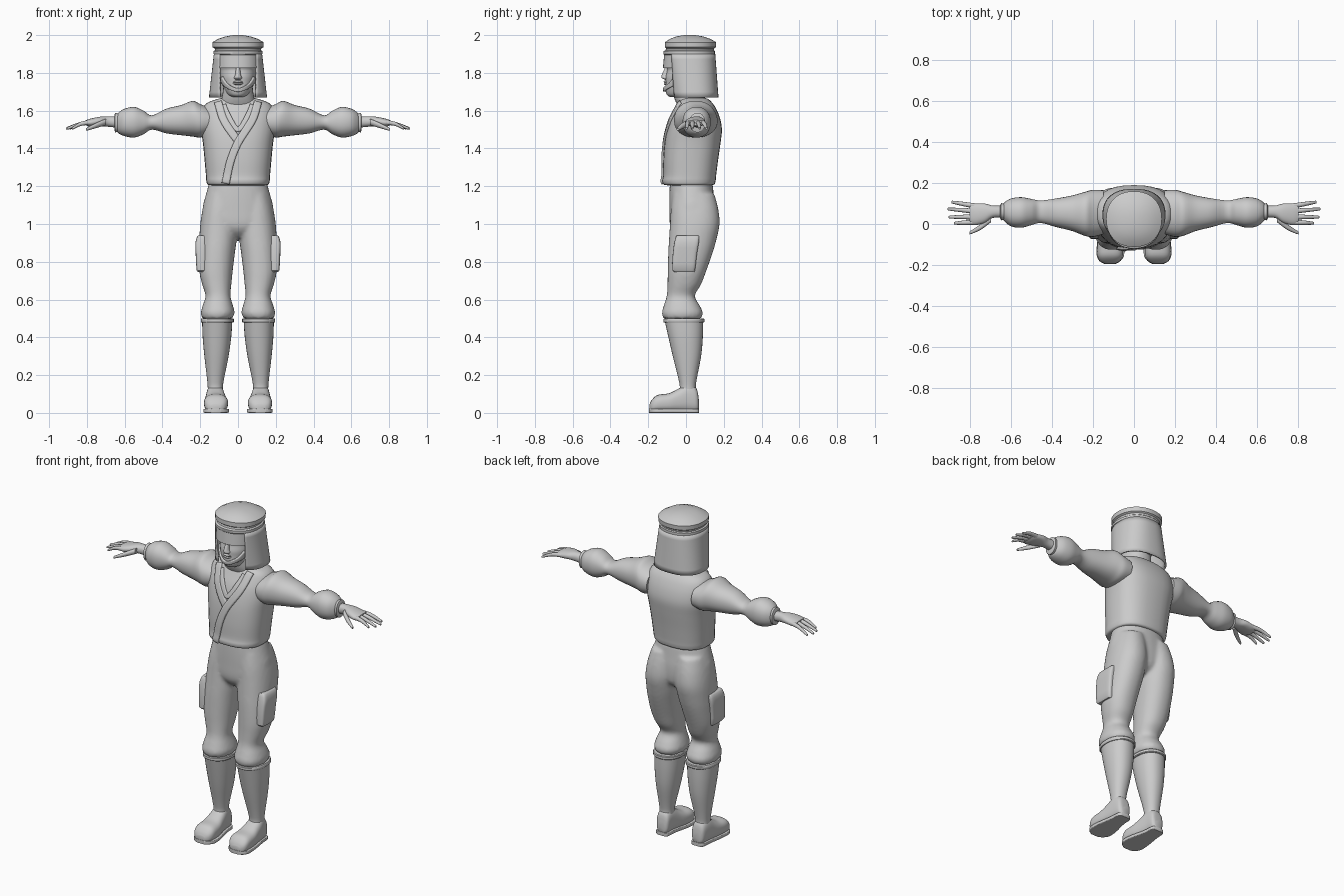
import bpy, bmesh, math
from mathutils import Vector
from mathutils.bvhtree import BVHTree


def new_object(name, bm):
    bmesh.ops.recalc_face_normals(bm, faces=bm.faces)
    me = bpy.data.meshes.new(name)
    bm.to_mesh(me)
    bm.free()
    ob = bpy.data.objects.new(name, me)
    bpy.context.collection.objects.link(ob)
    return ob


def mirror(ob):
    ob.modifiers.new("mirror", 'MIRROR')
    return ob


def smooth_rows(rows, steps):
    """Catmull-Rom interpolation between cross-sections."""
    out = []
    for i in range(len(rows) - 1):
        p = [rows[max(i - 1, 0)], rows[i], rows[i + 1], rows[min(i + 2, len(rows) - 1)]]
        for s in range(steps):
            t = s / steps
            out.append([0.5 * (2 * b + (c - a) * t + (2 * a - 5 * b + 4 * c - d) * t * t
                               + (3 * b - a - 3 * c + d) * t ** 3) for a, b, c, d in zip(*p)])
    return out + [list(rows[-1])]


def ellipse(a, power):
    c, s = math.cos(a), math.sin(a)
    return (math.copysign(abs(c) ** (2 / power), c), math.copysign(abs(s) ** (2 / power), s))


def loft(name, axis, rows, steps=4, n=32, power=2.2):
    """Rows are (position, min, max, min, max) of the two other axes."""
    others = [k for k in range(3) if k != axis]
    bm = bmesh.new()
    rings = []
    for pos, a0, a1, b0, b1 in smooth_rows(rows, steps):
        ring = []
        for k in range(n):
            u, v = ellipse(2 * math.pi * k / n, power)
            co = [0, 0, 0]
            co[axis] = pos
            co[others[0]] = (a0 + a1) / 2 + u * (a1 - a0) / 2
            co[others[1]] = (b0 + b1) / 2 + v * (b1 - b0) / 2
            ring.append(bm.verts.new(co))
        rings.append(ring)
    for r, q in zip(rings, rings[1:]):
        for k in range(n):
            bm.faces.new((r[k], r[(k + 1) % n], q[(k + 1) % n], q[k]))
    bm.faces.new(rings[0])
    bm.faces.new(rings[-1])
    return new_object(name, bm)


def body(name, rows, **kw):
    """Symmetric vertical loft: rows are (z, half width, y min, y max)."""
    return loft(name, 2, [(z, -w, w, a, b) for z, w, a, b in rows], **kw)


def digit(name, pts):
    rows = [(x, y - r, y + r, z - r, z + r) for x, y, z, r in pts]
    x, y, z, r = pts[-1]
    rows.append((x + r * .5, y - r * .5, y + r * .5, z - r * .5, z + r * .5))
    return mirror(loft(name, 0, rows, steps=3, n=12, power=2))


def strip(name, target, pts, width, lift=.004, thick=.014):
    """Band laid on the front of a target along (x, z) points."""
    tree = BVHTree.FromPolygons([v.co for v in target.data.vertices],
                                [p.vertices[:] for p in target.data.polygons])
    path = [Vector(p) for p in smooth_rows(pts, 8)]
    bm = bmesh.new()
    rows = []
    for i, p in enumerate(path):
        d = (path[min(i + 1, len(path) - 1)] - path[max(i - 1, 0)]).normalized()
        row = []
        for k in range(5):
            q = p + Vector((-d.y, d.x)) * width * (k / 4 - .5)
            hit = tree.ray_cast(Vector((q.x, -1, q.y)), Vector((0, 1, 0)))[0]
            row.append(bm.verts.new((q.x, hit.y - lift, q.y)) if hit else None)
        rows.append(row)
    for r, s in zip(rows, rows[1:]):
        for k in range(4):
            f = (r[k], r[k + 1], s[k + 1], s[k])
            if all(f):
                bm.faces.new(f)
    ob = new_object(name, bm)
    m = ob.modifiers.new("thickness", 'SOLIDIFY')
    m.thickness, m.offset = thick, 0
    return ob


# Trousers: hips and two legs fused into one smooth skin
leg = [(.50, .03, .19, -.12, .08), (.53, .018, .197, -.128, .09), (.57, .027, .187, -.117, .072),
       (.62, .04, .172, -.102, .047), (.68, .035, .19, -.098, .08), (.75, .028, .205, -.097, .107),
       (.85, .016, .207, -.094, .142), (.92, .006, .205, -.09, .162), (1.0, 0, .2, -.085, .178),
       (1.08, 0, .187, -.08, .171), (1.16, .005, .165, -.07, .15)]
legs = [loft("leg", 2, leg), loft("leg", 2, [(z, -b, -a, c, d) for z, a, b, c, d in leg])]
trousers = body("trousers", [(.93, .06, -.04, .06), (.96, .12, -.07, .12), (1.0, .18, -.086, .15),
                             (1.08, .188, -.088, .155), (1.15, .172, -.088, .148), (1.22, .152, -.086, .14)])
for o in legs + [trousers]:
    o.select_set(True)
bpy.context.view_layer.objects.active = trousers
bpy.ops.object.join()
m = trousers.modifiers.new("fuse", 'REMESH')
m.mode, m.voxel_size, m.use_smooth_shade = 'VOXEL', .01, True
m = trousers.modifiers.new("soften", 'SMOOTH')
m.iterations = 6

# Thigh pockets
mirror(loft("thigh_pocket", 2, [(.745, .17, .205, -.05, .04), (.755, .165, .219, -.072, .048),
                                (.84, .165, .224, -.07, .058), (.90, .165, .226, -.062, .068),
                                (.935, .165, .215, -.052, .07), (.94, .17, .205, -.045, .06)],
            steps=2, power=5))

# Boots: shaft, cuff, foot and sole
mirror(loft("boot_shaft", 2, [(.08, .078, .162, -.045, .062), (.13, .08, .16, -.033, .052),
                              (.18, .074, .164, -.04, .057), (.3, .05, .178, -.07, .08),
                              (.4, .036, .187, -.093, .089), (.485, .03, .19, -.112, .091)]))
mirror(loft("boot_cuff", 2, [(.478, .026, .194, -.116, .094), (.482, .022, .197, -.12, .098),
                             (.496, .022, .197, -.12, .098), (.5, .026, .194, -.116, .094)], steps=1))
mirror(loft("boot_foot", 1, [(.068, .095, .14, .02, .07), (.055, .08, .158, .005, .13),
                             (.01, .075, .166, .003, .155), (-.04, .066, .172, .003, .128),
                             (-.09, .056, .178, .003, .104), (-.15, .054, .179, .003, .095),
                             (-.18, .068, .168, .004, .07), (-.193, .09, .145, .012, .045)], power=2.6))
mirror(loft("boot_sole", 1, [(.07, .09, .145, 0, .022), (.055, .077, .161, 0, .022), (0, .073, .166, 0, .022),
                             (-.09, .052, .18, 0, .022), (-.15, .048, .183, 0, .022),
                             (-.18, .065, .17, 0, .022), (-.195, .09, .145, 0, .022)], power=8))

# Wrapped jacket
jacket = body("jacket", [(1.205, .145, -.1, .13), (1.21, .162, -.12, .15), (1.23, .168, -.126, .157),
                         (1.26, .17, -.121, .16), (1.34, .177, -.12, .17), (1.43, .186, -.113, .183),
                         (1.5, .196, -.1, .19), (1.56, .197, -.082, .18), (1.61, .188, -.058, .16),
                         (1.64, .165, -.043, .14), (1.66, .115, -.03, .12), (1.668, .08, -.02, .1)], power=2.5)
strip("right_lapel", jacket, [(.105, 1.645), (.075, 1.55), (.0, 1.43), (-.04, 1.33), (-.065, 1.215)], .04)
strip("left_lapel", jacket, [(-.105, 1.645), (-.08, 1.56), (-.045, 1.5), (.0, 1.44)], .04, .002)
strip("inner_collar", jacket, [(-.075, 1.63), (-.05, 1.57), (0, 1.5), (.05, 1.57), (.075, 1.63)], .025, .001)

# Puffed sleeves, cuffs
mirror(loft("sleeve", 0, [(.15, -.05, .165, 1.47, 1.615), (.2, -.063, .167, 1.458, 1.635),
                          (.24, -.058, .157, 1.463, 1.652), (.3, -.035, .14, 1.47, 1.63),
                          (.38, -.015, .125, 1.48, 1.61), (.455, .005, .115, 1.5, 1.575),
                          (.5, -.005, .122, 1.475, 1.6), (.55, -.018, .131, 1.458, 1.62),
                          (.6, -.012, .125, 1.465, 1.61), (.632, .012, .107, 1.48, 1.59),
                          (.64, .025, .095, 1.495, 1.575)]))
mirror(loft("sleeve_cuff", 0, [(.63, .02, .1, 1.488, 1.585), (.65, .018, .102, 1.485, 1.588),
                               (.655, .03, .09, 1.5, 1.575)], steps=1))

# Hands
mirror(loft("palm", 0, [(.64, .03, .09, 1.51, 1.568), (.69, .03, .09, 1.515, 1.57), (.73, .006, .1, 1.518, 1.568),
                        (.78, -.006, .1, 1.515, 1.558), (.805, .005, .095, 1.522, 1.55)]))
for nm, base, tip, length in (("little", .087, .107, .888), ("ring", .061, .073, .905),
                              ("middle", .035, .034, .9), ("index", .009, .004, .875)):
    digit(nm + "_finger", [(.77, base, 1.538, .013), (.83, (base + tip) / 2, 1.531, .011),
                           (length, tip, 1.507, .007)])
digit("thumb", [(.70, .025, 1.54, .017), (.75, -.015, 1.522, .014), (.8, -.042, 1.502, .008)])

# Neck and head
body("neck", [(1.62, .1, -.04, .11), (1.66, .088, -.06, .1), (1.7, .08, -.07, .1), (1.76, .075, -.07, .1)])
head = body("head", [(1.672, .03, -.085, .02), (1.685, .055, -.102, .06), (1.715, .073, -.11, .1),
                     (1.75, .088, -.108, .125), (1.78, .094, -.108, .135), (1.815, .097, -.1, .14),
                     (1.835, .1, -.105, .142), (1.9, .1, -.105, .14)])
body("nose", [(1.763, .012, -.11, -.08), (1.773, .022, -.128, -.08), (1.79, .015, -.128, -.08),
              (1.83, .01, -.11, -.08)], n=16)
body("lips", [(1.735, .012, -.112, -.09), (1.742, .027, -.118, -.09), (1.747, .025, -.113, -.09),
              (1.753, .025, -.118, -.09), (1.76, .01, -.112, -.09)], steps=2, n=16)
strip("chin_strap", head, [(-.088, 1.775), (-.06, 1.735), (0, 1.71), (.06, 1.735), (.088, 1.775)], .018, .005)

# Cap with ribbed bands and low crown
body("cap", [(1.825, .119, -.122, .146), (1.895, .122, -.116, .148), (1.9, .13, -.12, .153),
             (1.915, .13, -.12, .153), (1.92, .122, -.108, .148), (1.93, .124, -.105, .15),
             (1.936, .135, -.112, .158), (1.962, .136, -.112, .16), (1.98, .105, -.085, .13),
             (1.993, .065, -.05, .09), (2.0, .025, -.01, .05)], steps=1, n=40)

# Neck cloth hanging from the cap, open at the face
bm = bmesh.new()
rings = []
for i in range(9):
    t = i / 8
    start = math.radians(-43 - 13 * t)
    cy, rx, ry = .02 + .025 * t, .123 + .026 * t, .13 - .008 * t
    ring = []
    for k in range(41):
        u, v = ellipse(start + (math.pi - 2 * start) * k / 40, 2.4)
        ring.append(bm.verts.new((u * rx, cy + v * ry, 1.9 - .23 * t)))
    rings.append(ring)
for r, q in zip(rings, rings[1:]):
    for k in range(40):
        bm.faces.new((r[k], r[k + 1], q[k + 1], q[k]))
cloth = new_object("neck_cloth", bm)
m = cloth.modifiers.new("thickness", 'SOLIDIFY')
m.thickness, m.offset = .01, 0

# Smooth shading with crisp edges
for o in bpy.context.collection.objects:
    o.select_set(True)
bpy.ops.object.shade_smooth_by_angle(angle=math.radians(40))
